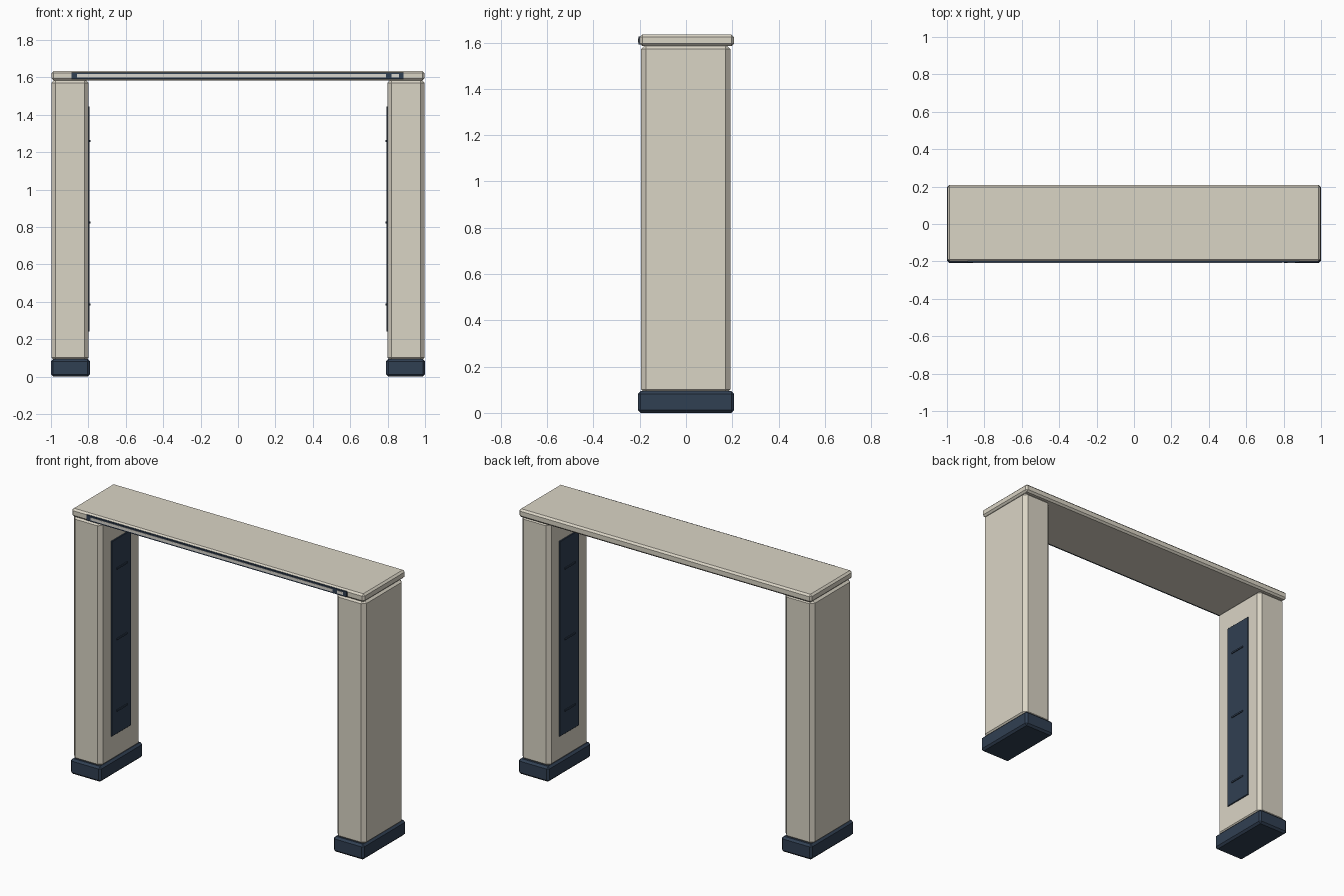
import bpy
import bmesh
from mathutils import Vector

cube = bpy.data.objects.get("Cube")
if cube:
    bpy.data.objects.remove(cube, do_unlink=True)


def make_material(name, rgb):
    mat = bpy.data.materials.new(name)
    mat.use_nodes = True
    mat.diffuse_color = (*rgb, 1)
    bsdf = mat.node_tree.nodes["Principled BSDF"]
    bsdf.inputs["Base Color"].default_value = (*rgb, 1)
    bsdf.inputs["Roughness"].default_value = 0.7
    return mat


beige = make_material("warm beige", (0.70, 0.66, 0.56))
navy = make_material("dark navy", (0.03, 0.05, 0.085))
pale = make_material("pale grey", (0.70, 0.68, 0.62))


def box(name, low, high, mat, chamfer=0.0):
    """Box between two corners with flat chamfers on every edge."""
    low, high = Vector(low), Vector(high)
    size, mid = high - low, (low + high) / 2
    bm = bmesh.new()
    bmesh.ops.create_cube(bm, size=1)
    for v in bm.verts:
        v.co = Vector(a * b for a, b in zip(v.co, size))
    if chamfer:
        bmesh.ops.bevel(bm, geom=bm.edges[:], offset=chamfer, segments=1,
                        affect='EDGES')
    mesh = bpy.data.meshes.new(name)
    bm.to_mesh(mesh)
    bm.free()
    mesh.materials.append(mat)
    obj = bpy.data.objects.new(name, mesh)
    obj.location = mid
    bpy.context.collection.objects.link(obj)
    return obj


def side_box(side, name, x, y, z, mat, chamfer=0.0):
    """Box on one side of the gate, x measured outwards from the middle."""
    xs = sorted(side * v for v in x)
    return box(name, (xs[0], y[0], z[0]), (xs[1], y[1], z[1]), mat, chamfer)


for side, label in ((1, "left"), (-1, "right")):
    # Foot and upright post
    side_box(side, label + "_foot", (0.792, 1.0), (-0.208, 0.208), (0, 0.094), navy, 0.012)
    side_box(side, label + "_post", (0.799, 0.997), (-0.194, 0.192), (0.08, 1.593), beige, 0.022)
    # Panel on the inner face with its small ridges
    side_box(side, label + "_inner_panel", (0.793, 0.81), (-0.095, 0.095), (0.24, 1.445), navy, 0.003)
    for i, z in enumerate((0.385, 0.825, 1.26)):
        side_box(side, f"{label}_panel_ridge_{i + 1}", (0.788, 0.8), (-0.05, 0.05),
                 (z - 0.005, z + 0.005), navy)

# Top beam
box("top_beam", (-0.997, -0.2, 1.584), (0.997, 0.208, 1.634), beige, 0.011)

# Indicator strip on the front of the beam
box("strip_frame", (-0.89, -0.206, 1.592), (0.885, -0.195, 1.625), navy)
for name, x0, x1 in (("strip_light", -0.86, 0.79), ("strip_button", 0.82, 0.86)):
    box(name, (x0, -0.208, 1.6), (x1, -0.2, 1.617), pale)
